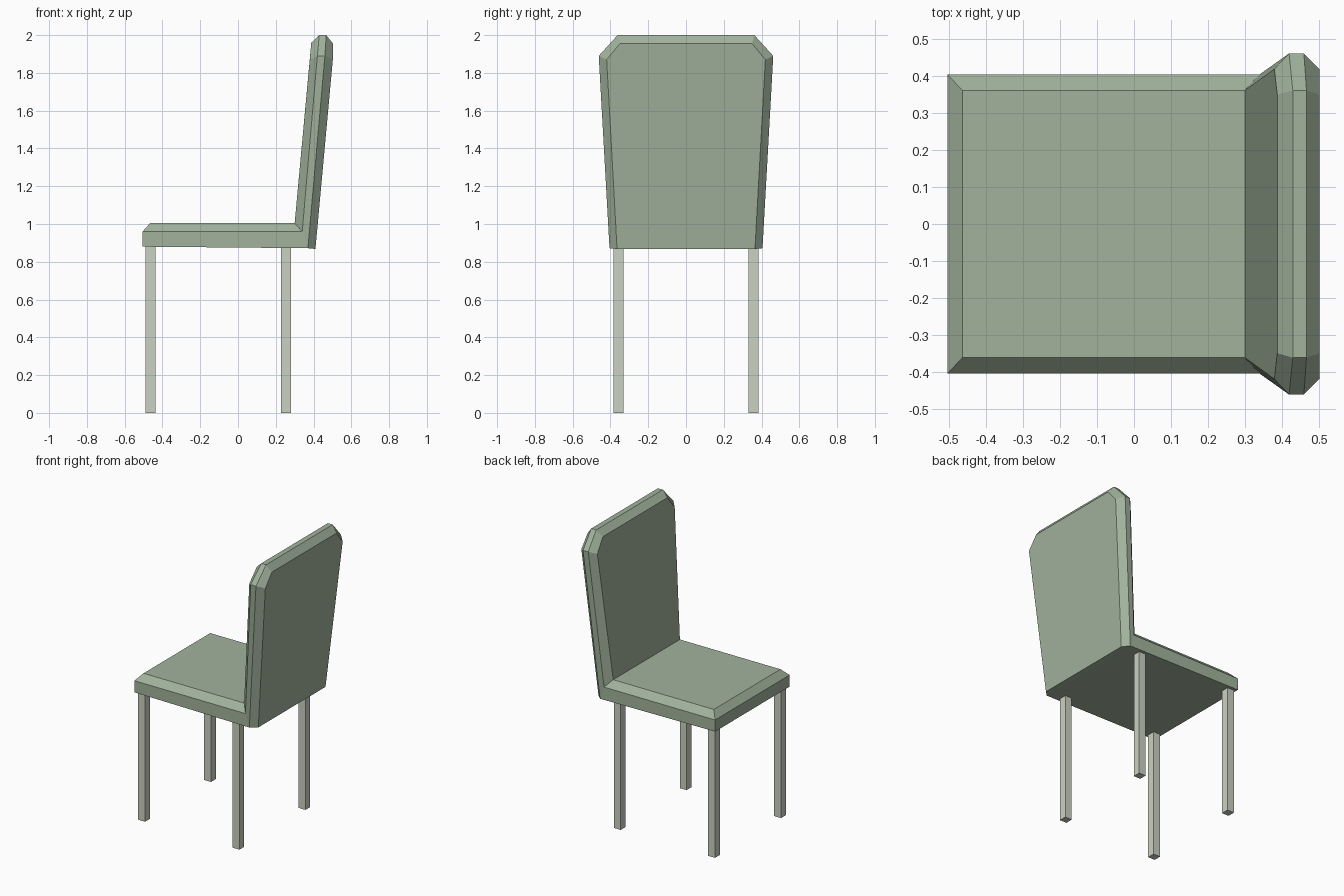
import bpy
import bmesh

if "Cube" in bpy.data.objects:
    bpy.data.objects.remove(bpy.data.objects["Cube"])


def material(name, rgb):
    m = bpy.data.materials.new(name)
    m.diffuse_color = (*rgb, 1.0)
    m.use_nodes = True
    m.node_tree.nodes["Principled BSDF"].inputs["Base Color"].default_value = m.diffuse_color
    return m


def add_object(name, bm, mat):
    bmesh.ops.remove_doubles(bm, verts=bm.verts, dist=0.0005)
    bmesh.ops.recalc_face_normals(bm, faces=bm.faces)
    mesh = bpy.data.meshes.new(name)
    bm.to_mesh(mesh)
    bm.free()
    mesh.materials.append(mat)
    obj = bpy.data.objects.new(name, mesh)
    bpy.context.collection.objects.link(obj)
    return obj


def mirrored_ring(bm, half):
    """Outline from a half profile (+y side), mirrored to -y."""
    pts = half + [(x, -y, z) for x, y, z in reversed(half)]
    return [bm.verts.new(p) for p in pts]


green = material("sage green", (0.36, 0.45, 0.335))
grey = material("pale leg grey", (0.60, 0.64, 0.54))

bm = bmesh.new()

# Backrest: four outlines from front panel to rear panel
back = [mirrored_ring(bm, h) for h in (
    [(0.30, 0.362, 1.005), (0.38, 0.42, 1.87), (0.388, 0.35, 1.96)],
    [(0.34, 0.405, 0.96), (0.42, 0.462, 1.89), (0.43, 0.362, 2.0)],
    [(0.37, 0.405, 0.872), (0.46, 0.462, 1.89), (0.467, 0.362, 2.0)],
    [(0.41, 0.365, 0.868), (0.502, 0.42, 1.87), (0.503, 0.35, 1.955)],
)]
for a, b in zip(back, back[1:]):
    for i in range(5):
        bm.faces.new((a[i], a[i + 1], b[i + 1], b[i]))
bm.faces.new(back[0])
bm.faces.new(back[3])
# bottom edge of the backrest behind the seat
bm.faces.new((back[2][0], back[2][5], back[3][5], back[3][0]))

# Seat: outlines from underside to bevelled top, open where it meets the back
seat = [mirrored_ring(bm, h) for h in (
    [(0.37, 0.405, 0.872), (-0.505, 0.405, 0.88)],
    [(0.34, 0.405, 0.96), (-0.505, 0.405, 0.96)],
    [(0.30, 0.362, 1.005), (-0.465, 0.362, 1.005)],
)]
for a, b in zip(seat, seat[1:]):
    for i in range(3):
        bm.faces.new((a[i], a[i + 1], b[i + 1], b[i]))
bm.faces.new(seat[0])
bm.faces.new(seat[2])
add_object("seat_and_back", bm, green)

# Four square legs
for end, x in (("front", -0.464), ("rear", 0.254)):
    for side, y in (("left", -0.358), ("right", 0.358)):
        bm = bmesh.new()
        bmesh.ops.create_cube(bm, size=1.0)
        for v in bm.verts:
            v.co.x = v.co.x * 0.052 + x
            v.co.y = v.co.y * 0.052 + y
            v.co.z = (v.co.z + 0.5) * 0.88
        add_object(f"{end}_{side}_leg", bm, grey)
